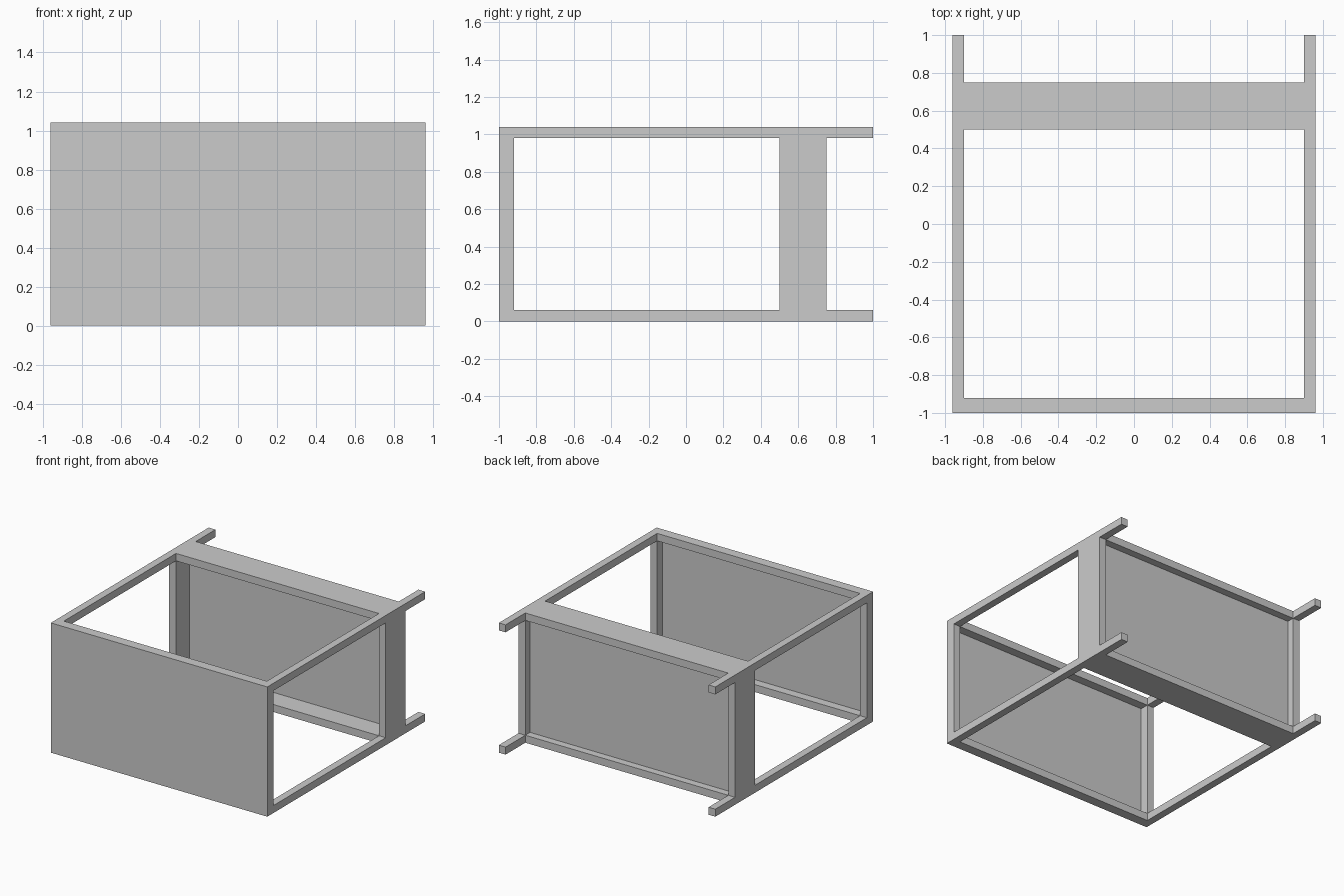
import bpy

if "Cube" in bpy.data.objects:
    bpy.data.objects.remove(bpy.data.objects["Cube"])

W, H, T = 0.96, 1.04, 0.06   # half width, height, bar thickness


def box(name, x0, x1, y0, y1, z0, z1):
    bpy.ops.mesh.primitive_cube_add(size=1, location=((x0 + x1) / 2, (y0 + y1) / 2, (z0 + z1) / 2))
    ob = bpy.context.object
    ob.name = name
    ob.scale = (x1 - x0, y1 - y0, z1 - z0)
    bpy.ops.object.transform_apply(location=False, rotation=False, scale=True)
    return ob


LEVELS = (("lower", 0), ("upper", H - T))
SIDES = (("left", -W), ("right", W - T))
FRONT = -0.99                # rear face of the front sheet

# Long side rails running front to back
for level, z in LEVELS:
    for side, x in SIDES:
        box(f"{level}_{side}_rail", x, x + T, FRONT, 1, z, z + T)

# Front frame and inner partition frame: cross bars and posts
for part, y0, y1 in (("front", FRONT, -0.92), ("partition", 0.5, 0.75)):
    for level, z in LEVELS:
        box(f"{part}_{level}_crossbar", -W + T, W - T, y0, y1, z, z + T)
    for side, x in SIDES:
        box(f"{part}_{side}_post", x, x + T, y0, y1, T, H - T)

# Full-width front sheet and recessed partition panel
box("front_panel", -W, W, -1, FRONT, 0, H)
box("partition_panel", -W + T, W - T, 0.67, 0.69, T, H - T)
